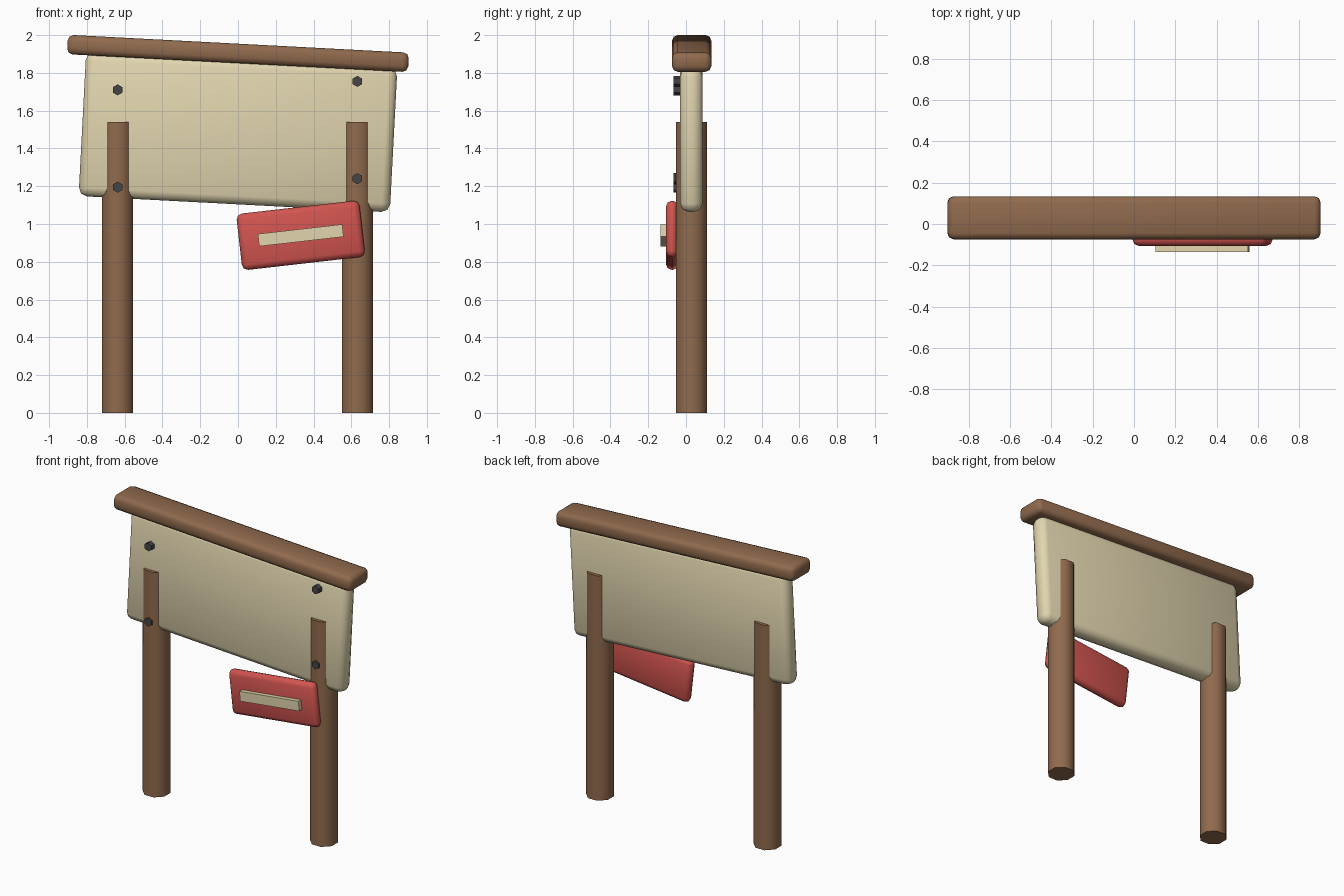
import bpy
from math import radians, pi, cos

if "Cube" in bpy.data.objects:
    bpy.data.objects.remove(bpy.data.objects["Cube"])


def material(name, rgb):
    m = bpy.data.materials.new(name)
    m.diffuse_color = (*rgb, 1)
    m.use_nodes = True
    m.node_tree.nodes["Principled BSDF"].inputs["Base Color"].default_value = m.diffuse_color
    return m


WOOD = material("wood", (0.28, 0.145, 0.075))
CREAM = material("cream", (0.76, 0.67, 0.43))
RED = material("red", (0.65, 0.09, 0.08))
METAL = material("metal", (0.06, 0.06, 0.06))


def box(name, center, size, tilt, mat, bevel=0.0, segments=2):
    """Box tilted in the front plane, with optional soft rounded edges."""
    bpy.ops.mesh.primitive_cube_add(size=1, location=center)
    ob = bpy.context.object
    ob.name = name
    ob.scale = size
    bpy.ops.object.transform_apply(location=False, rotation=False, scale=True)
    ob.rotation_euler.y = radians(tilt)
    ob.data.materials.append(mat)
    if bevel:
        mod = ob.modifiers.new("round", "BEVEL")
        mod.width = bevel
        mod.segments = segments
        bpy.ops.object.modifier_apply(modifier=mod.name)
        bpy.ops.object.shade_smooth()
    return ob


# Main panel and the cap rail on top of it
box("sign_board", (0, 0.028, 1.487), (1.65, 0.118, 0.765), 3, CREAM, 0.045)
box("top_rail", (0, 0.03, 1.903), (1.808, 0.208, 0.103), 3, WOOD, 0.03)

# Hanging red plaque with a plain strip
box("small_plaque", (0.332, -0.073, 0.94), (0.655, 0.066, 0.3), -6.5, RED, 0.03)
box("plaque_strip", (0.332, -0.11, 0.94), (0.45, 0.05, 0.066), -6.5, CREAM)

# Octagonal posts with a flat face to the front, each with two hex bolts
for side, x, bolts in (("left", -0.637, (1.195, 1.71)),
                       ("right", 0.632, (1.24, 1.755))):
    bpy.ops.mesh.primitive_cylinder_add(
        vertices=8, radius=0.082 / cos(pi / 8), depth=1.54,
        location=(x, 0.028, 0.77), rotation=(0, 0, pi / 8))
    post = bpy.context.object
    post.name = side + "_post"
    post.data.materials.append(WOOD)
    bpy.ops.object.shade_smooth_by_angle(angle=radians(50))
    for z in bolts:
        bpy.ops.mesh.primitive_cylinder_add(
            vertices=6, radius=0.029, depth=0.05,
            location=(x, -0.04, z), rotation=(pi / 2, 0, 0))
        bolt = bpy.context.object
        bolt.name = side + "_bolt"
        bolt.data.materials.append(METAL)
